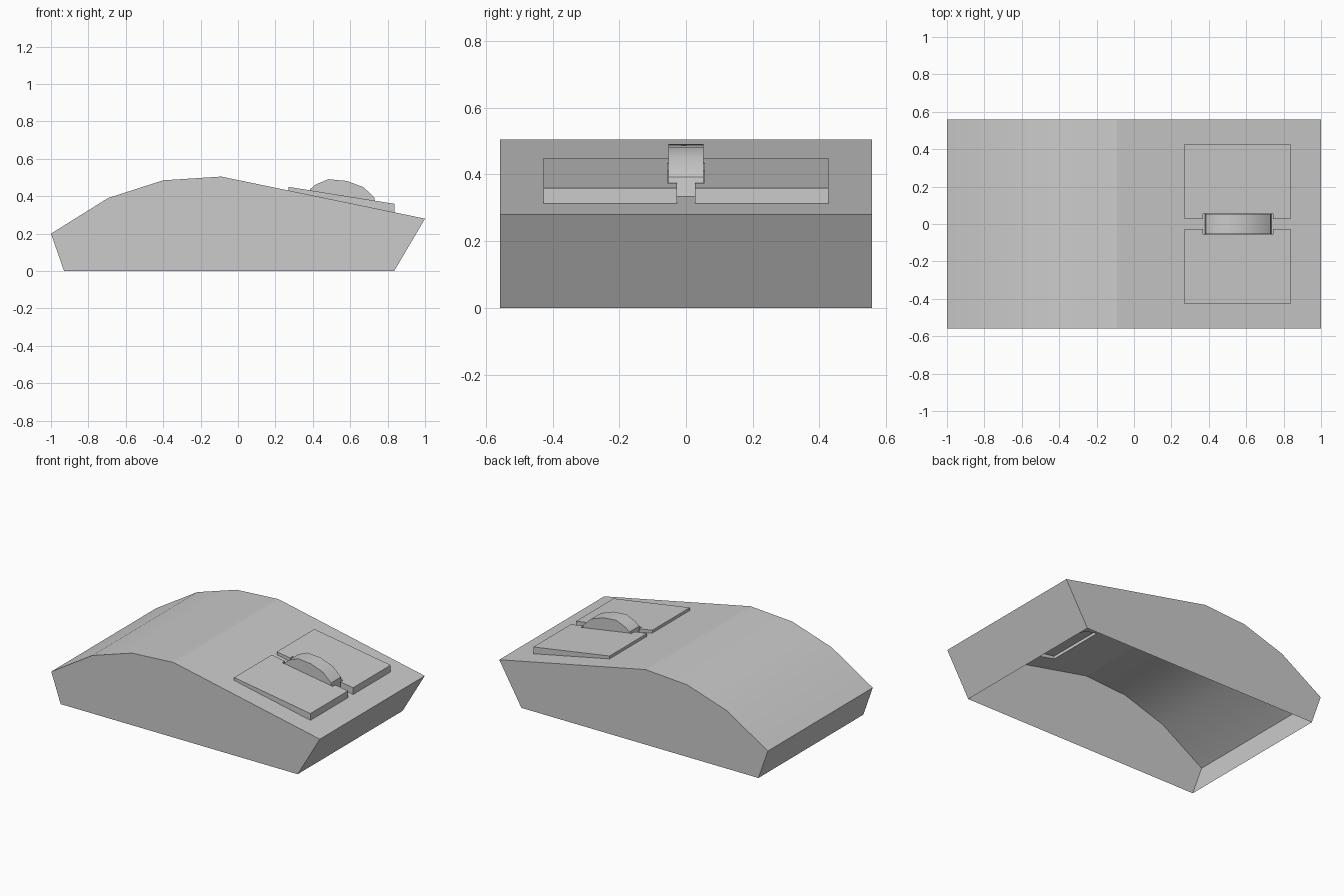
import bpy, bmesh

cube = bpy.data.objects.get("Cube")
if cube:
    bpy.data.objects.remove(cube, do_unlink=True)

grey = bpy.data.materials.new("plain grey")
grey.use_nodes = True
colour = (0.6, 0.6, 0.6, 1)
grey.diffuse_color = colour
grey.node_tree.nodes["Principled BSDF"].inputs["Base Color"].default_value = colour

HALF = 0.558
CREST, NOSE = (-0.09, 0.505), (1.0, 0.28)


def deck(x):
    """Height of the sloping front deck."""
    return CREST[1] + (x - CREST[0]) * (NOSE[1] - CREST[1]) / (NOSE[0] - CREST[0])


def make(name, faces):
    """Join faces given as point lists into one open shell."""
    bm = bmesh.new()
    for points in faces:
        bm.faces.new([bm.verts.new(p) for p in points])
    bmesh.ops.remove_doubles(bm, verts=bm.verts, dist=0.0005)
    bmesh.ops.recalc_face_normals(bm, faces=bm.faces)
    # Open shells: make sure the upper faces point up
    if sum(f.normal.z * f.calc_area() for f in bm.faces) < 0:
        bmesh.ops.reverse_faces(bm, faces=bm.faces)
    mesh = bpy.data.meshes.new(name)
    bm.to_mesh(mesh)
    bm.free()
    mesh.materials.append(grey)
    obj = bpy.data.objects.new(name, mesh)
    bpy.context.collection.objects.link(obj)
    bpy.ops.object.select_all(action="DESELECT")
    obj.select_set(True)
    bpy.context.view_layer.objects.active = obj
    bpy.ops.object.shade_smooth_by_angle(angle=0.5)
    return obj


def strip(path, half):
    """Quads spanning from -half to half in y along an (x, z) path."""
    return [[(a[0], -half, a[1]), (b[0], -half, b[1]), (b[0], half, b[1]), (a[0], half, a[1])]
            for a, b in zip(path, path[1:])]


def sides(path, half):
    return [[(x, y, z) for x, z in path] for y in (-half, half)]


# Button plan, notched around the wheel
BACK, FRONT, NOTCH_BACK, NOTCH_FRONT = 0.27, 0.838, 0.368, 0.743
INNER, NOTCH, OUTER = 0.027, 0.055, 0.427

# Body: open-bottomed shell with a humped back and holes under the buttons
hump = [(-0.93, 0), (-1, 0.2), (-0.695, 0.39), (-0.4, 0.485), CREST]
faces = strip(hump, HALF) + strip([NOSE, (0.835, 0)], HALF)
faces += sides(hump + [NOSE, (0.835, 0)], HALF)
xs = [CREST[0], BACK, NOTCH_BACK, NOTCH_FRONT, FRONT, NOSE[0]]
ys = [-HALF, -OUTER, -NOTCH, -INNER, INNER, NOTCH, OUTER, HALF]
for x0, x1 in zip(xs, xs[1:]):
    for y0, y1 in zip(ys, ys[1:]):
        cx, cy = (x0 + x1) / 2, abs(y0 + y1) / 2
        notched = NOTCH_BACK < cx < NOTCH_FRONT
        if BACK < cx < FRONT and (NOTCH if notched else INNER) < cy < OUTER:
            continue
        faces.append([(x, y, deck(x)) for x, y in ((x0, y0), (x1, y0), (x1, y1), (x0, y1))])
make("body", faces)


# Buttons: hollow raised plates, thicker towards the front
def lid(x):
    return 0.45 - (x - BACK) * 0.16


plan = [(BACK, INNER), (NOTCH_BACK, INNER), (NOTCH_BACK, NOTCH), (NOTCH_FRONT, NOTCH),
        (NOTCH_FRONT, INNER), (FRONT, INNER), (FRONT, OUTER), (BACK, OUTER)]
for name, side in (("left_button", 1), ("right_button", -1)):
    outline = [(x, y * side) for x, y in plan]
    faces = [[(x, y, lid(x)) for x, y in outline]]
    for (ax, ay), (bx, by) in zip(outline, outline[1:] + outline[:1]):
        faces.append([(ax, ay, deck(ax)), (bx, by, deck(bx)), (bx, by, lid(bx)), (ax, ay, lid(ax))])
    make(name, faces)

# Scroll wheel: the part standing above the deck
arc = [(0.38, deck(0.38)), (0.385, 0.437), (0.414, 0.462), (0.483, 0.491), (0.58, 0.482),
       (0.67, 0.449), (0.73, 0.393), (0.735, deck(0.735))]
make("scroll_wheel", strip(arc, 0.053) + sides(arc, 0.053))
